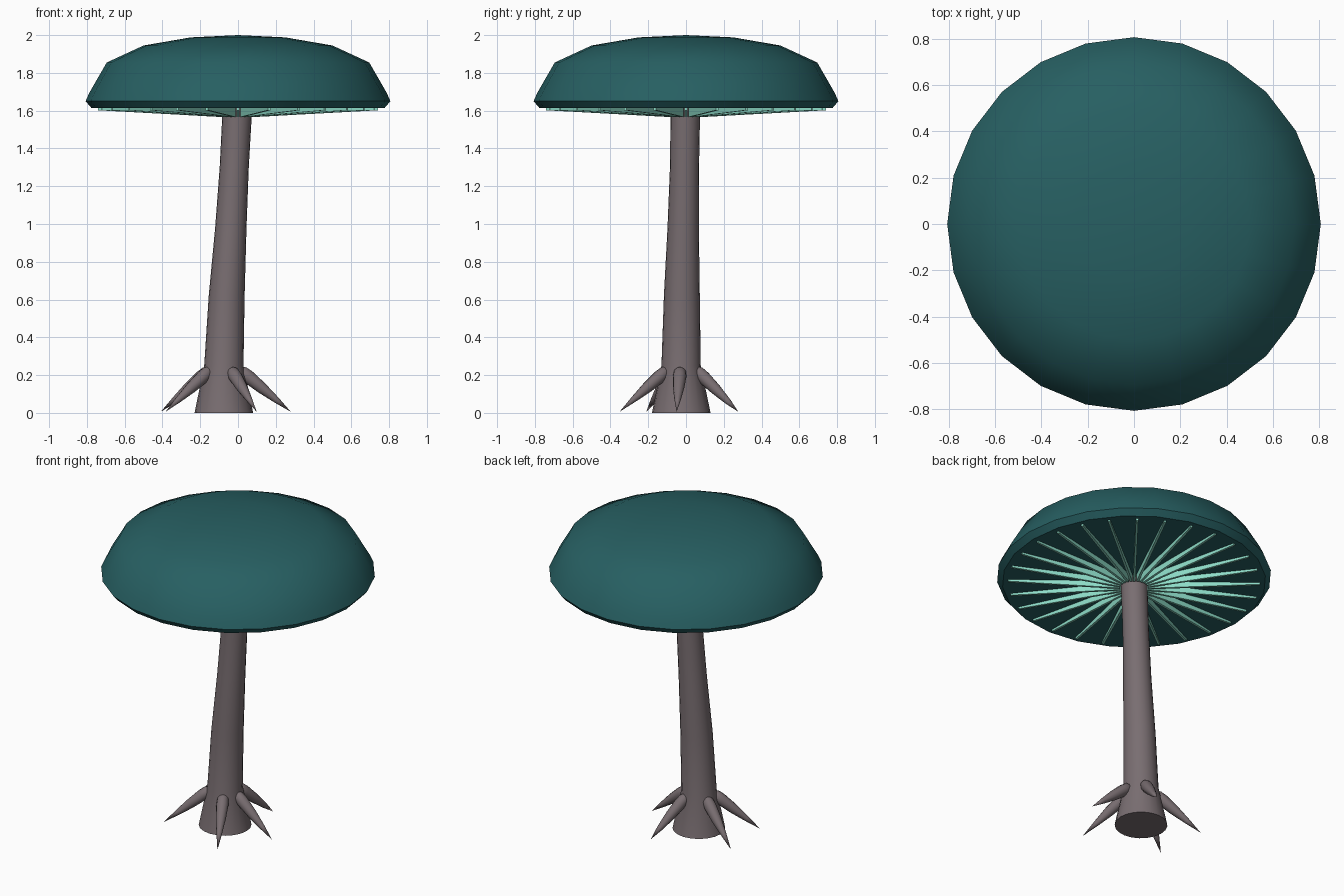
import bpy
import bmesh
from math import cos, sin, pi, radians
from mathutils import Vector, Matrix

default = bpy.data.objects.get("Cube")
if default:
    bpy.data.objects.remove(default, do_unlink=True)


def material(name, color):
    mat = bpy.data.materials.new(name)
    mat.use_nodes = True
    mat.diffuse_color = (*color, 1)
    mat.node_tree.nodes["Principled BSDF"].inputs["Base Color"].default_value = (*color, 1)
    return mat


TEAL = material("dark teal", (0.02, 0.115, 0.122))
MINT = material("pale mint", (0.27, 0.72, 0.58))
BARK = material("grey bark", (0.19, 0.155, 0.165))


def finish(name, bm, mat, angle=None):
    bmesh.ops.recalc_face_normals(bm, faces=bm.faces)
    mesh = bpy.data.meshes.new(name)
    bm.to_mesh(mesh)
    bm.free()
    mesh.materials.append(mat)
    obj = bpy.data.objects.new(name, mesh)
    bpy.context.collection.objects.link(obj)
    if angle:
        bpy.ops.object.select_all(action="DESELECT")
        obj.select_set(True)
        bpy.context.view_layer.objects.active = obj
        bpy.ops.object.shade_smooth_by_angle(angle=radians(angle))
    return obj


def lathe(name, rings, sides, mat, angle, turn=None):
    """Skin circles given as (centre, radius), oriented by an optional rotation."""
    bm = bmesh.new()
    turn = turn or Matrix.Identity(3)
    loops = []
    for centre, radius in rings:
        steps = [2 * pi * i / sides for i in range(sides)]
        loops.append([bm.verts.new(Vector(centre) + turn @ Vector((radius * cos(a), radius * sin(a), 0)))
                      for a in steps])
    for low, high in zip(loops, loops[1:]):
        for i in range(sides):
            j = (i + 1) % sides
            bm.faces.new((low[i], low[j], high[j], high[i]))
    bm.faces.new(loops[0])
    bm.faces.new(loops[-1])
    bmesh.ops.remove_doubles(bm, verts=bm.verts, dist=0.0005)
    return finish(name, bm, mat, angle)


# Cap: flat underside, bevelled rim and shallow dome
cap_profile = [(0.775, 1.613), (0.807, 1.65), (0.787, 1.695), (0.695, 1.855),
               (0.5, 1.945), (0.25, 1.988), (0, 2)]
lathe("cap", [((0, 0, z), r) for r, z in cap_profile], 24, TEAL, 40)

# Stem: flared foot, leaning gently towards the cap centre
stem_rings = [((-0.075, -0.025, 0), 0.155), ((-0.075, -0.026, 0.25), 0.104),
              ((-0.06, -0.022, 0.62), 0.095), ((-0.038, -0.015, 0.98), 0.083),
              ((-0.02, -0.008, 1.3), 0.077), ((-0.006, -0.004, 1.56), 0.078),
              ((-0.005, -0.003, 1.62), 0.08)]
lathe("stem", stem_rings, 20, BARK, 40)

# Roots: rounded at the stem and tapering to a point on the ground
root_profile = [(-0.03, 0), (-0.022, 0.02), (0, 0.033), (0.04, 0.036),
                (0.13, 0.03), (0.23, 0.017), (1, 0)]
foot = Vector((-0.075, -0.025, 0))
for number, (degrees, reach) in enumerate([(-62, 0.37), (-4, 0.355), (66, 0.33), (156, 0.365), (211, 0.36)]):
    out = Vector((cos(radians(degrees)), sin(radians(degrees)), 0))
    start = foot + out * 0.1 + Vector((0, 0, 0.215))
    tip = foot + out * reach + Vector((0, 0, 0.006))
    axis = (tip - start).normalized()
    length = (tip - start).length
    rings = [(start + axis * min(t, length), r) for t, r in root_profile]
    lathe(f"root_{number + 1}", rings, 12, BARK, 60, axis.to_track_quat("Z", "Y").to_matrix())

# Gills: thin radial fins, deepest beside the stem
GILLS = 28
bm = bmesh.new()
for i in range(GILLS):
    fin = bmesh.ops.create_cube(bm, size=1)["verts"]
    for v in fin:
        inner = v.co.x < 0
        bottom = 1.566 if inner else 1.602
        v.co = Vector((0.085 if inner else 0.74, v.co.y * 0.014, 1.618 if v.co.z > 0 else bottom))
    bmesh.ops.rotate(bm, verts=fin, cent=(0, 0, 0), matrix=Matrix.Rotation(2 * pi * i / GILLS, 3, "Z"))
finish("gills", bm, MINT)
